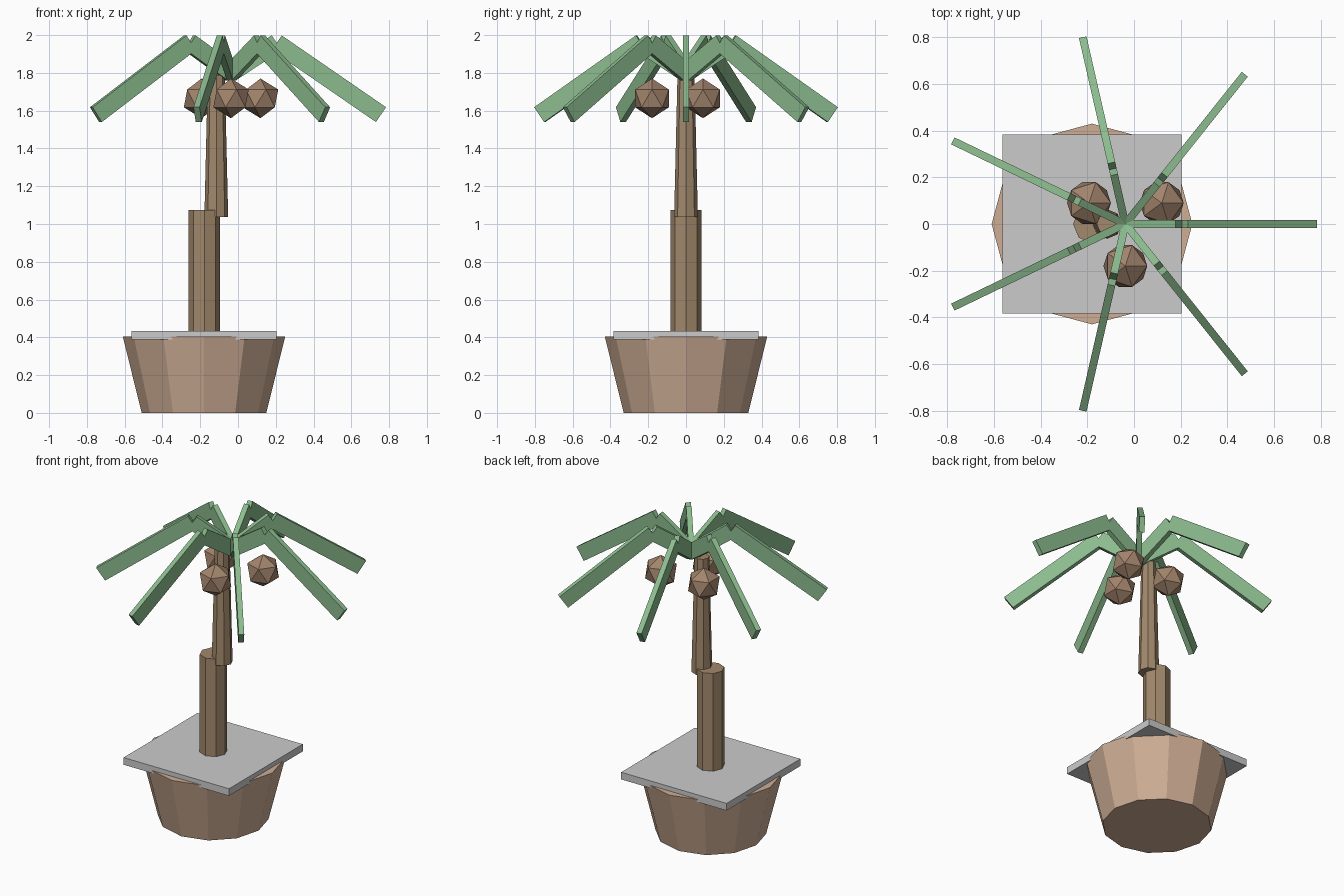
import bpy
from math import sin, cos, pi, atan2, hypot, tau

if "Cube" in bpy.data.objects:
    bpy.data.objects.remove(bpy.data.objects["Cube"])


def material(name, rgb):
    m = bpy.data.materials.new(name)
    m.diffuse_color = (*rgb, 1)
    m.use_nodes = True
    m.node_tree.nodes["Principled BSDF"].inputs["Base Color"].default_value = m.diffuse_color
    return m


CLAY = material("clay", (0.62, 0.42, 0.30))
BARK = material("bark", (0.36, 0.25, 0.15))
HUSK = material("husk", (0.36, 0.23, 0.15))
LEAF = material("leaf", (0.26, 0.50, 0.27))


def finish(name, mat=None):
    ob = bpy.context.object
    ob.name = name
    if mat:
        ob.data.materials.append(mat)
    return ob


def frustum(name, sides, x, z0, z1, r0, r1, mat):
    bpy.ops.mesh.primitive_cone_add(vertices=sides, radius1=r0, radius2=r1,
                                    depth=z1 - z0, location=(x, 0, (z0 + z1) / 2))
    return finish(name, mat)


def box(name, size, loc, rot=(0, 0, 0), mat=None):
    bpy.ops.mesh.primitive_cube_add(size=1, location=loc, rotation=rot)
    ob = finish(name, mat)
    ob.scale = size
    return ob


# Pot and soil slab
POT_X = -0.18
frustum("pot", 12, POT_X, 0, 0.405, 0.33, 0.43, CLAY)
box("soil_slab", (0.765, 0.765, 0.047), (POT_X, 0, 0.411))

# Trunk in two offset segments
frustum("lower_trunk", 8, POT_X + 0.002, 0.40, 1.075, 0.083, 0.083, BARK)
frustum("upper_trunk", 8, -0.115, 1.037, 1.79, 0.063, 0.045, BARK)

# Fronds: a rising and a drooping plank along a (radius, z) path
CROWN_X = -0.037
PATH = [(0.0, 1.80), (0.242, 1.959), (0.794, 1.579)]
for i in range(7):
    a = i * tau / 7
    for part, (p, q) in zip(("inner", "outer"), zip(PATH, PATH[1:])):
        r, z = (p[0] + q[0]) / 2, (p[1] + q[1]) / 2
        dr, dz = q[0] - p[0], q[1] - p[1]
        box(f"frond_{i + 1}_{part}", (hypot(dr, dz), 0.033, 0.095),
            (CROWN_X + r * cos(a), r * sin(a), z), (0, -atan2(dz, dr), a), LEAF)

# Nuts hanging under the crown
for i in range(3):
    a = pi / 6 + i * tau / 3
    bpy.ops.mesh.primitive_ico_sphere_add(
        subdivisions=1, radius=0.105,
        location=(CROWN_X + 0.18 * cos(a), 0.18 * sin(a), 1.665))
    finish(f"nut_{i + 1}", HUSK)
